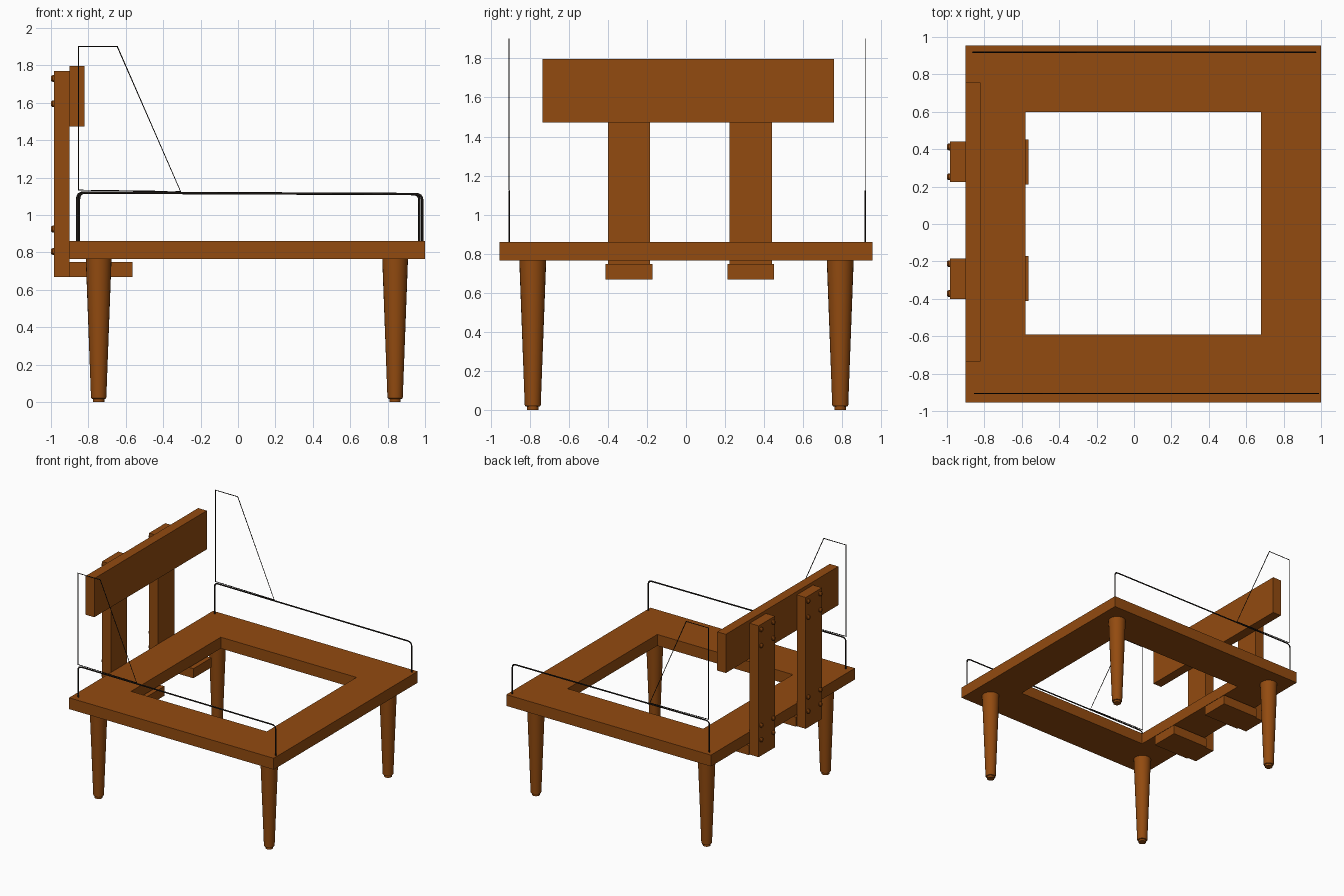
import bpy
import bmesh
from mathutils import Vector

cube = bpy.data.objects.get("Cube")
if cube:
    bpy.data.objects.remove(cube, do_unlink=True)


def material(name, color):
    m = bpy.data.materials.new(name)
    m.use_nodes = True
    m.diffuse_color = color
    m.node_tree.nodes["Principled BSDF"].inputs["Base Color"].default_value = color
    return m


WOOD = material("brown wood", (0.29, 0.07, 0.005, 1))
WIRE = material("dark metal wire", (0.012, 0.009, 0.007, 1))


def add_object(name, data, mat):
    obj = bpy.data.objects.new(name, data)
    data.materials.append(mat)
    bpy.context.collection.objects.link(obj)
    return obj


def box(name, x, y, z):
    """Box from (min, max) ranges."""
    bm = bmesh.new()
    bmesh.ops.create_cube(bm, size=1)
    for v in bm.verts:
        v.co = [r[0] if c < 0 else r[1] for c, r in zip(v.co, (x, y, z))]
    me = bpy.data.meshes.new(name)
    bm.to_mesh(me)
    bm.free()
    return add_object(name, me, WOOD)


def lathe(name, profile, location, segments=24, axis="Z"):
    """Closed round solid from (radius, height) rings."""
    bm = bmesh.new()
    rings = []
    for r, h in profile:
        ring = bmesh.ops.create_circle(bm, segments=segments, radius=r)["verts"]
        for v in ring:
            v.co.z = h
        rings.append(ring)
    for a, b in zip(rings, rings[1:]):
        for i in range(segments):
            j = (i + 1) % segments
            bm.faces.new((a[i], a[j], b[j], b[i]))
    bm.faces.new(rings[0])
    bm.faces.new(rings[-1])
    if axis == "-X":
        for v in bm.verts:
            v.co = (-v.co.z, v.co.y, v.co.x)
    bmesh.ops.recalc_face_normals(bm, faces=bm.faces)
    me = bpy.data.meshes.new(name)
    bm.to_mesh(me)
    bm.free()
    obj = add_object(name, me, WOOD)
    obj.location = location
    bpy.ops.object.select_all(action="DESELECT")
    obj.select_set(True)
    bpy.context.view_layer.objects.active = obj
    bpy.ops.object.shade_smooth_by_angle()
    return obj


def wire(name, points, y, radius, closed=False):
    """Slim bent rod in the plane at depth y, flattened sideways."""
    cu = bpy.data.curves.new(name, "CURVE")
    cu.dimensions = "3D"
    cu.bevel_depth = radius
    cu.bevel_resolution = 1
    cu.use_fill_caps = True
    sp = cu.splines.new("POLY")
    sp.points.add(len(points) - 1)
    for p, (x, z) in zip(sp.points, points):
        p.co = (x, 0, z, 1)
    sp.use_cyclic_u = closed
    obj = add_object(name, cu, WIRE)
    obj.location.y = y
    obj.scale.y = 0.6
    return obj


def rounded_bend(corner, before, after, r, steps=4):
    """Points of a smooth bend at a corner."""
    c = Vector(corner)
    a = c + (Vector(before) - c).normalized() * r
    b = c + (Vector(after) - c).normalized() * r
    ts = [i / steps for i in range(steps + 1)]
    return [tuple(a * (1 - t) ** 2 + c * 2 * t * (1 - t) + b * t * t) for t in ts]


# Open square seat frame
X0, X1, Y0, Y1 = -0.9, 1.0, -0.955, 0.955
HX0, HX1, HY0, HY1 = -0.58, 0.68, -0.59, 0.6
Z0, Z1 = 0.765, 0.86
bm = bmesh.new()
outer = [(X0, Y0), (X1, Y0), (X1, Y1), (X0, Y1)]
inner = [(HX0, HY0), (HX1, HY0), (HX1, HY1), (HX0, HY1)]
loops = [[bm.verts.new((x, y, z)) for x, y in pts]
         for pts, z in ((outer, Z0), (outer, Z1), (inner, Z1), (inner, Z0))]
for k in range(4):
    a, b = loops[k], loops[(k + 1) % 4]
    for i in range(4):
        j = (i + 1) % 4
        bm.faces.new((a[i], a[j], b[j], b[i]))
bmesh.ops.recalc_face_normals(bm, faces=bm.faces)
mesh = bpy.data.meshes.new("seat_frame")
bm.to_mesh(mesh)
bm.free()
add_object("seat_frame", mesh, WOOD)

# Tapered legs with small feet
LEG = [(0.03, 0), (0.03, 0.016), (0.037, 0.018), (0.041, 0.024), (0.069, Z0 + 0.005)]
for side_x, x in (("right", -0.745), ("left", 0.84)):
    for side_y, y in (("front", -0.785), ("back", 0.79)):
        lathe(f"{side_y}_{side_x}_leg", LEG, (x, y, 0))

# Backrest board, its uprights, brackets under the seat and bolts
box("backrest_board", (-0.9, -0.82), (-0.735, 0.757), (1.473, 1.798))
BOLT = [(0.018, -0.002), (0.018, 0.01), (0.012, 0.018)]
for side, y in (("front", -0.292), ("back", 0.332)):
    box(f"{side}_upright", (-0.983, -0.9), (y - 0.108, y + 0.108), (0.668, 1.77))
    box(f"{side}_bracket", (-0.9, -0.563), (y - 0.12, y + 0.12), (0.668, 0.748))
    for row, z in enumerate((0.805, 0.925, 1.595, 1.73)):
        for col, dy in enumerate((-0.08, 0.08)):
            lathe(f"{side}_bolt_{row}_{col}", BOLT, (-0.982, y + dy, z), 12, "-X")

# Wire side rails and the tall wire guards above them
for side, y, x0, x1 in (("front", -0.906, -0.85, 0.985), ("back", 0.918, -0.86, 0.97)):
    feet = [(x0, Z1 - 0.01), (x1, Z1 - 0.01)]
    tops = [(x0, 1.12), (x1, 1.112)]
    path = [feet[0]]
    path += rounded_bend(tops[0], feet[0], tops[1], 0.035)
    path += rounded_bend(tops[1], tops[0], feet[1], 0.035)
    path.append(feet[1])
    wire(f"{side}_rail", path, y, 0.0065)
    guard = [(-0.852, 1.133), (-0.852, 1.9), (-0.645, 1.9), (-0.307, 1.126)]
    wire(f"{side}_guard", guard, y, 0.004, closed=True)
